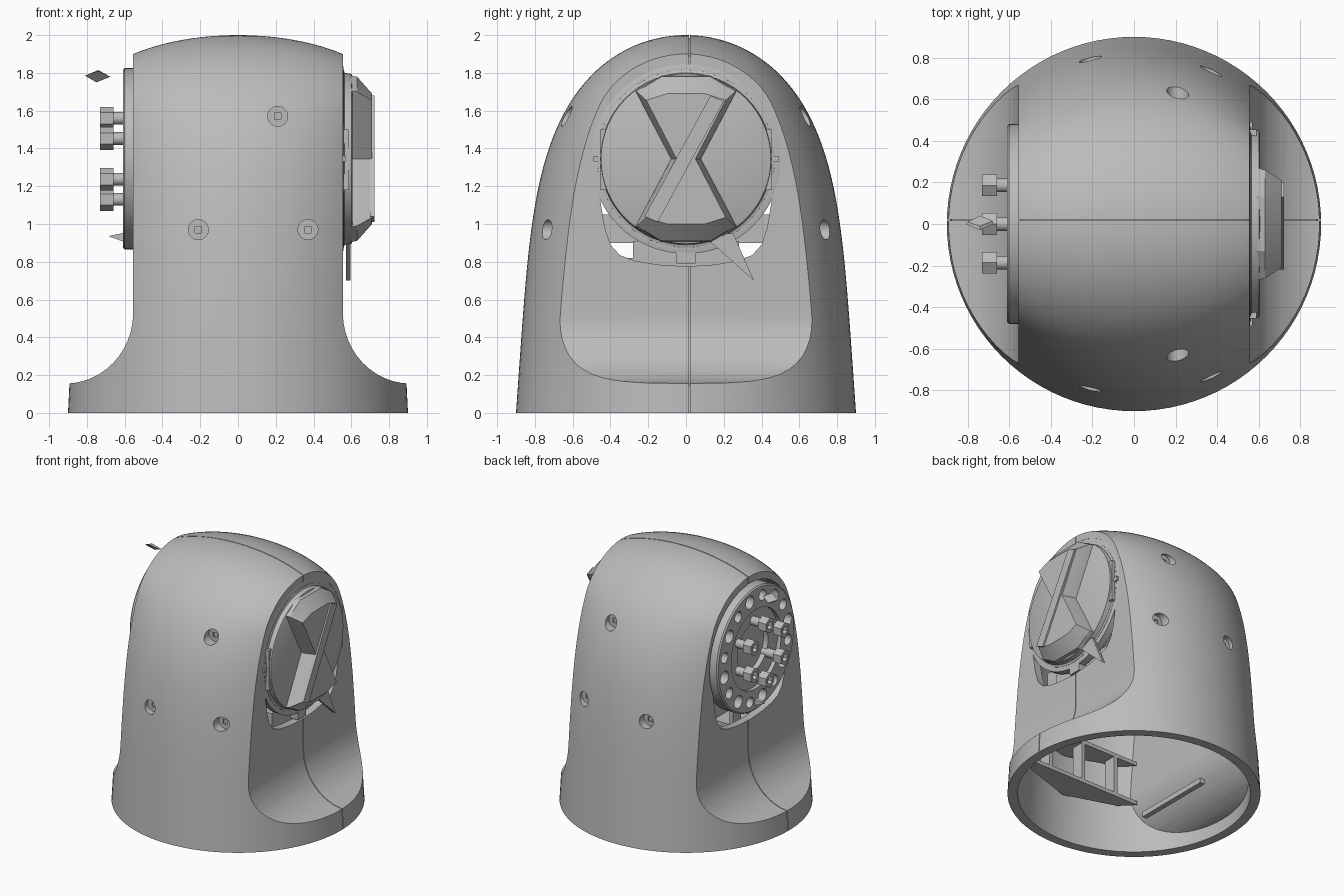
import bpy, bmesh, math
from mathutils import Vector

if "Cube" in bpy.data.objects:
    bpy.data.objects.remove(bpy.data.objects["Cube"])

grey = bpy.data.materials.new("mid_grey")
grey.use_nodes = True
grey.diffuse_color = (0.5, 0.5, 0.5, 1)
grey.node_tree.nodes["Principled BSDF"].inputs["Base Color"].default_value = (0.5, 0.5, 0.5, 1)
HUB_Z = 1.345


def loft(name, rings, closed=False):
    """Skin a list of equal-length rings of points; cap the ends."""
    bm = bmesh.new()
    rows = [[bm.verts.new(p) for p in ring] for ring in rings]
    n = len(rows[0])
    pairs = list(zip(rows, rows[1:])) + ([(rows[-1], rows[0])] if closed else [])
    for low, high in pairs:
        for i in range(n):
            j = (i + 1) % n
            bm.faces.new((low[i], low[j], high[j], high[i]))
    if not closed:
        bm.faces.new(rows[0][::-1])
        bm.faces.new(rows[-1])
    bmesh.ops.recalc_face_normals(bm, faces=bm.faces)
    mesh = bpy.data.meshes.new(name)
    bm.to_mesh(mesh)
    bm.free()
    mesh.materials.append(grey)
    ob = bpy.data.objects.new(name, mesh)
    bpy.context.collection.objects.link(ob)
    return ob


def circle(n, r, turn=0.0):
    return [(r * math.cos(turn + math.tau * i / n), r * math.sin(turn + math.tau * i / n)) for i in range(n)]


def cylinder(name, start, end, r, n=24, r_end=None):
    a, b = Vector(start), Vector(end)
    q = (b - a).to_track_quat('Z', 'Y')
    return loft(name, [[p + q @ Vector((u, v, 0)) for u, v in circle(n, rad, math.pi / n)]
                       for p, rad in ((a, r), (b, r if r_end is None else r_end))])


def lathe_x(name, profile, n=64, closed=False):
    """Turn (x, radius) pairs about the hub axis."""
    return loft(name, [[(x, u, HUB_Z + v) for u, v in circle(n, r)] for x, r in profile], closed)


def box(name, x, y, z):
    corners = [(x[0], y[0]), (x[1], y[0]), (x[1], y[1]), (x[0], y[1])]
    return loft(name, [[(u, v, h) for u, v in corners] for h in z])


def cut(ob, cutters):
    for c in cutters:
        c.hide_render = True
        mod = ob.modifiers.new("cut", 'BOOLEAN')
        mod.operation, mod.solver, mod.object = 'DIFFERENCE', 'EXACT', c
        bpy.context.view_layer.objects.active = ob
        bpy.ops.object.modifier_apply(modifier=mod.name)
        bpy.data.objects.remove(c)


def half_x(z):
    return (0.9 - 0.05 * z) * math.sqrt(1 - (max(0.0, z - 1.638) / 0.362) ** 2)


def half_y(z):
    return (0.9 - 0.07 * z) * math.sqrt(1 - (max(0.0, z) / 2) ** 4.8)


def side_recess(side, inset):
    """Scooped side: flat wall above, concave curve flowing out to the base."""
    wall = 0.555 - inset
    pts = [(1.2, 2.2), (wall, 2.2)]
    for i in range(13):
        t = math.pi / 2 * i / 12
        pts.append((wall + 0.36 * (1 - math.cos(t)), 0.53 - inset - 0.375 * math.sin(t)))
    pts.append((1.2, 0.10 - inset))
    return loft("recess_cutter", [[(side * x, y, z) for x, z in pts] for y in (-1.2, 1.2)])


def scooped_dome(name, wide, tall, bottom, inset):
    """Domed solid with both sides scooped away."""
    heights = [bottom] + [1.9999 * math.sin(math.pi / 2 * i / 44) for i in range(1, 45)]
    ob = loft(name, [[(wide * half_x(z) * u, wide * half_y(z) * v, tall * z)
                      for u, v in circle(96, 1)] for z in heights])
    cut(ob, [side_recess(s, inset) for s in (-1, 1)])
    return ob


# Housing shell with a hollow core
housing = scooped_dome("housing", 1, 1, 0, 0)
cut(housing, [scooped_dome("core_cutter", 0.92, 0.965, -0.1, 0.06)])

# Side openings: round above, with a wider shallow pocket below
half = [(0.5 * math.sin(math.radians(a)), HUB_Z + 0.5 * math.cos(math.radians(a))) for a in range(0, 115, 6)]
half += [(0.43, 0.98), (0.40, 0.89), (0.35, 0.835), (0.27, 0.805), (0.15, 0.785), (0, 0.775)]
outline = half + [(-y, z) for y, z in half[-2:0:-1]]
cut(housing, [loft("opening_cutter", [[(x, y, z) for y, z in outline] for x in (-0.75, 0.75)])])

# Counterbored fixing holes with square sockets, front and back
for x, z in ((0.21, 1.57), (-0.21, 0.97), (0.37, 0.97)):
    y = half_y(z) * math.sqrt(1 - (x / half_x(z)) ** 2)
    for s in (-1, 1):
        cut(housing, [cylinder("bore_cutter", (x, s * (y - 0.05), z), (x, s * (y + 0.15), z), 0.053),
                      cylinder("socket_cutter", (x, s * (y - 0.06), z), (x, s * y, z), 0.025, 4)])

# Shallow seam groove between the two halves of the shell
seam = box("seam_cutter", (-1.2, 1.2), (0.016, 0.022), (-0.1, 2.2))
cut(seam, [scooped_dome("seam_floor", 0.985, 0.993, -0.2, 0.012)])
cut(housing, [seam])

# Motor drum and its cradle between the two side hubs
lathe_x("motor_drum", [(-0.54, 0.42), (0.5, 0.42)])
box("drum_cradle", (-0.4, 0.4), (-0.48, 0.48), (0.90, 1.05))
box("cradle_foot", (-0.4, 0.49), (-0.28, 0.28), (0.82, 0.91))
box("shelf_bar", (0.44, 0.49), (-0.42, 0.42), (0.75, 0.82))
box("shelf_block", (0.44, 0.555), (-0.05, 0.05), (0.79, 0.87))

# Rotary hub with a raised waisted handle
lathe_x("hub_disc", [(0.49, 0.475), (0.56, 0.47), (0.565, 0.455), (0.60, 0.45), (0.605, 0.44)])
lathe_x("hub_ring", [(0.5, 0.465), (0.5, 0.503), (0.553, 0.503), (0.558, 0.485), (0.558, 0.465)], closed=True)


def waisted(y1, z1, y2, z2, waist):
    quarter = [(waist, 0), (y1, z1), (y2, z2)]
    return (quarter + [(-y, z) for y, z in quarter[::-1]]
            + [(-y, -z) for y, z in quarter[1:]] + [(y, -z) for y, z in quarter[:0:-1]])


loft("hub_handle", [[(x, y, HUB_Z + z) for y, z in pts] for x, pts in (
    (0.595, waisted(0.27, 0.36, 0.13, 0.44, 0.08)),
    (0.63, waisted(0.26, 0.355, 0.13, 0.435, 0.075)),
    (0.71, waisted(0.21, 0.31, 0.10, 0.345, 0.05)))])
loft("handle_ridge", [[(x, y, HUB_Z + z) for y, z in
                       ((0.13, 0.335), (0.20, 0.305), (-0.15, -0.335), (-0.22, -0.305))] for x in (0.70, 0.722)])
loft("pointer_plate", [[(x, y, z) for y, z in ((0.08, 0.95), (0.36, 0.70), (0.25, 0.95))]
                       for x in (0.572, 0.595)])
for s in (-1, 1):
    box("hub_side_tab", (0.54, 0.588), sorted((s * 0.42, s * 0.455)), (1.18, 1.5))
    box("hub_side_nub", (0.54, 0.57), sorted((s * 0.45, s * 0.49)), (1.33, 1.36))

# Bolted flange on the opposite side
flange = lathe_x("flange_ring", [(-0.5, 0.31), (-0.5, 0.48), (-0.6, 0.48), (-0.61, 0.47), (-0.61, 0.31)], closed=True)
holes = []
for i in range(16):
    t = math.tau * (i + 0.5) / 16
    y, z = 0.4 * math.cos(t), HUB_Z + 0.4 * math.sin(t)
    holes.append(cylinder("hole_cutter", (-0.7, y, z), (-0.55, y, z), 0.05 if i % 2 else 0.042, 16))
cut(flange, holes)
lathe_x("flange_plate", [(-0.53, 0.19), (-0.53, 0.32), (-0.58, 0.32), (-0.58, 0.19)], closed=True)

# Six hexagon bolts with socket heads
for i in range(6):
    t = math.pi / 2 + math.tau * i / 6
    y, z = 0.215 * math.cos(t), HUB_Z + 0.215 * math.sin(t)
    cylinder("bolt_shaft", (-0.53, y, z), (-0.67, y, z), 0.034, 16)
    head = cylinder("bolt_head", (-0.66, y, z), (-0.73, y, z), 0.06, 6)
    cut(head, [cylinder("head_cutter", (-0.70, y, z), (-0.75, y, z), 0.03, 6)])

# Small loose chips beside the flange
loft("upper_chip", [[(-0.81, 0, 1.785), (-0.74, -0.03, 1.81), (-0.675, 0, 1.78), (-0.75, 0.03, 1.75)],
                    [(-0.80, 0.01, 1.783), (-0.74, -0.01, 1.815), (-0.68, 0.015, 1.782), (-0.74, 0.04, 1.755)]])
cylinder("lower_chip", (-0.60, 0, 0.93), (-0.68, 0, 0.935), 0.035, 4, 0.003)

# Internal shelves along the front and back walls, tied by upright ribs
for s in (-1, 1):
    for z, outer in ((0.34, 0.66), (0.66, 0.65)):
        loft("wall_shelf", [[(x, s * y, h) for x, y in ((-0.5, 0.56), (0.5, 0.56), (0.4, outer), (0, 0.79), (-0.4, outer))]
                            for h in (z, z + 0.03)])
    for x in (-0.3, 0.0, 0.3):
        box("upright_rib", (x - 0.015, x + 0.015), sorted((s * 0.56, s * 0.66)), (0.35, 0.68))
box("rear_bar", (-0.42, -0.38), (-0.36, 0.28), (0.11, 0.15))

# Smooth curved surfaces while keeping edges sharp
bpy.ops.object.select_all(action='DESELECT')
for ob in bpy.context.collection.objects:
    if ob.type == 'MESH' and grey.name in ob.data.materials:
        ob.select_set(True)
        bpy.context.view_layer.objects.active = ob
bpy.ops.object.shade_smooth_by_angle(angle=math.radians(30))
